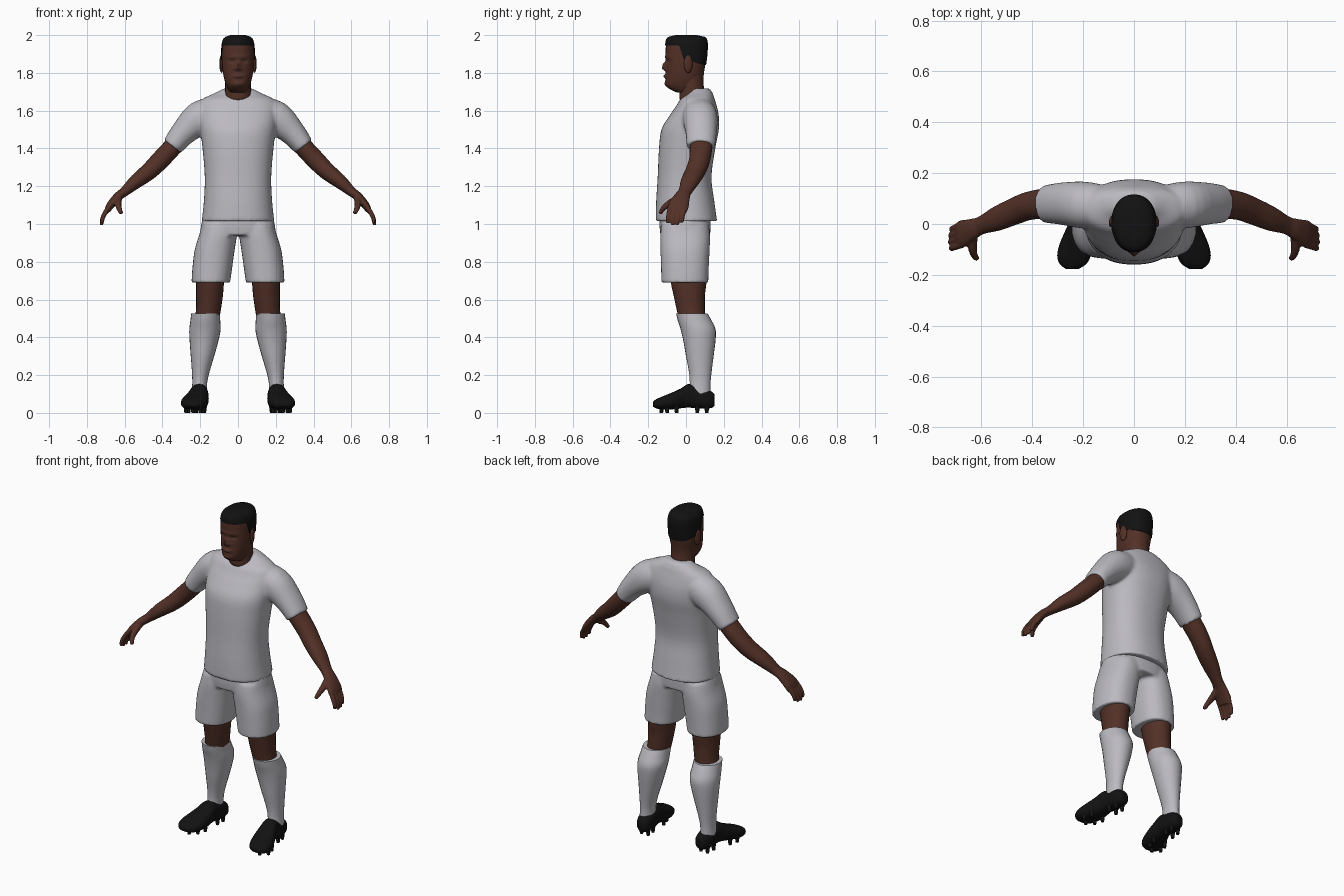
import bpy, bmesh, math
from mathutils import Vector, Matrix

if "Cube" in bpy.data.objects:
    bpy.data.objects.remove(bpy.data.objects["Cube"])


def material(name, rgb):
    m = bpy.data.materials.new(name)
    m.diffuse_color = (*rgb, 1)
    m.use_nodes = True
    m.node_tree.nodes["Principled BSDF"].inputs["Base Color"].default_value = m.diffuse_color
    return m


FABRIC = material("white fabric", (0.50, 0.49, 0.53))
SKIN = material("dark brown skin", (0.085, 0.030, 0.020))
BLACK = material("black", (0.006, 0.006, 0.006))


def smooth_rows(rows, sub=4):
    """Catmull-Rom interpolation of rows of numbers."""
    out = []
    for i in range(len(rows) - 1):
        p0, p1 = rows[max(i - 1, 0)], rows[i]
        p2, p3 = rows[i + 1], rows[min(i + 2, len(rows) - 1)]
        for k in range(sub):
            t = k / sub
            out.append([0.5 * (2 * b + (c - a) * t + (2 * a - 5 * b + 4 * c - d) * t * t
                               + (3 * b - a - 3 * c + d) * t ** 3)
                        for a, b, c, d in zip(p0, p1, p2, p3)])
    out.append(list(rows[-1]))
    return out


def circle(n, power):
    """Unit superellipse points."""
    pts = []
    for k in range(n):
        a = 2 * math.pi * k / n
        c, s = math.cos(a), math.sin(a)
        pts.append((math.copysign(abs(c) ** (2 / power), c), math.copysign(abs(s) ** (2 / power), s)))
    return pts


def bridge(bm, loops, caps=True):
    """Skin a list of point loops."""
    vs = [[bm.verts.new(p) for p in loop] for loop in loops]
    n = len(vs[0])
    for a, b in zip(vs, vs[1:]):
        for k in range(n):
            bm.faces.new((a[k], a[(k + 1) % n], b[(k + 1) % n], b[k]))
    if caps:
        bm.faces.new(vs[0][::-1])
        bm.faces.new(vs[-1])


def column(bm, rows, cx=0, n=32, power=2.3):
    """Upright loft; rows are z, front y, back y, left x, right x."""
    ring = circle(n, power)
    bridge(bm, [[(cx + (l + r) / 2 + (r - l) / 2 * c, (f + b) / 2 + (b - f) / 2 * s, z) for c, s in ring]
                for z, f, b, l, r in smooth_rows(rows)])


def tube(bm, rows, n=20, power=2.1):
    """Loft along a path; rows are x, y, z, radius along y, other radius."""
    rows = smooth_rows(rows)
    ring = circle(n, power)
    loops = []
    for i, (x, y, z, ru, rv) in enumerate(rows):
        t = (Vector(rows[min(i + 1, len(rows) - 1)][:3]) - Vector(rows[max(i - 1, 0)][:3])).normalized()
        u = Vector((0, 1, 0))
        u = (u - t * t.y).normalized()
        v = t.cross(u)
        loops.append([Vector((x, y, z)) + u * ru * c + v * rv * s for c, s in ring])
    bridge(bm, loops)


def finish(bm, name, mat, voxel=0, smoothing=3, flip=False):
    if flip:
        bmesh.ops.scale(bm, vec=(-1, 1, 1), verts=bm.verts)
    bmesh.ops.recalc_face_normals(bm, faces=bm.faces)
    me = bpy.data.meshes.new(name)
    bm.to_mesh(me)
    bm.free()
    me.materials.append(mat)
    me.shade_smooth()
    me.set_sharp_from_angle(angle=math.radians(50))
    ob = bpy.data.objects.new(name, me)
    bpy.context.collection.objects.link(ob)
    if voxel:  # fuse overlapping volumes into one soft form
        r = ob.modifiers.new("fuse", "REMESH")
        r.mode, r.voxel_size, r.use_smooth_shade = "VOXEL", voxel, True
        s = ob.modifiers.new("soften", "SMOOTH")
        s.factor, s.iterations = 0.5, smoothing
    return ob


def sym(rows):
    return [(z, f, b, -r, r) for z, f, b, r in rows]


def mirror_x(rows, s):
    return [(s * r[0], *r[1:]) for r in rows]


# Shirt: torso with two sleeves
bm = bmesh.new()
column(bm, sym([(1.015, -.16, .165, .192), (1.12, -.158, .15, .181), (1.25, -.15, .135, .176),
                (1.40, -.143, .155, .188), (1.50, -.13, .174, .2), (1.57, -.09, .174, .206),
                (1.62, -.055, .164, .208), (1.66, -.03, .152, .19), (1.69, .01, .142, .13),
                (1.718, .03, .125, .075)]), n=48)
for s in (1, -1):
    tube(bm, mirror_x([(.11, .065, 1.585, .085, .085), (.2, .075, 1.56, .092, .092),
                       (.285, .08, 1.487, .083, .07), (.348, .078, 1.41, .074, .056)], s), n=28)
finish(bm, "shirt", FABRIC, 0.009, 5)

# Shorts: hips with two wide legs
bm = bmesh.new()
column(bm, sym([(.94, -.135, .128, .2), (.99, -.14, .13, .196), (1.06, -.138, .13, .18)]), n=48)
for s in (1, -1):
    rows = [(.69, -.13, .118, .042, .246), (.76, -.132, .12, .032, .242), (.86, -.135, .125, .018, .23),
            (.94, -.136, .127, .006, .206), (1.0, -.13, .12, .004, .19)]
    column(bm, [(z, f, b, *sorted((s * l, s * r))) for z, f, b, l, r in rows], n=32)
finish(bm, "shorts", FABRIC, 0.009, 3)

for s, side in ((1, "left"), (-1, "right")):
    # Bare leg and sock
    bm = bmesh.new()
    column(bm, [(.46, -.03, .1, .105, .235), (.55, -.05, .1, .09, .222), (.62, -.065, .1, .08, .222),
                (.69, -.08, .108, .074, .222), (.8, -.09, .11, .06, .22)], n=24, power=2)
    finish(bm, "leg_" + side, SKIN, flip=s < 0)
    bm = bmesh.new()
    column(bm, [(.1, .015, .13, .165, .245), (.16, .02, .13, .163, .242), (.22, .015, .136, .15, .244),
                (.3, .0, .146, .126, .25), (.38, -.014, .156, .104, .256), (.44, -.028, .157, .092, .258),
                (.49, -.044, .135, .094, .252), (.525, -.052, .115, .094, .248)], n=24, power=2)
    finish(bm, "sock_" + side, FABRIC, flip=s < 0)

    # Shoe lofted heel to toe, with studs
    bm = bmesh.new()
    ring = circle(24, 2.5)
    rows = [(.152, .196, .04, .095, .02), (.14, .197, .028, .11, .036), (.105, .2, .022, .128, .045),
            (.05, .202, .025, .145, .046), (.01, .207, .028, .152, .048), (-.03, .214, .024, .128, .058),
            (-.08, .226, .018, .105, .067), (-.125, .236, .018, .087, .066), (-.158, .24, .024, .072, .052),
            (-.176, .243, .034, .058, .026)]
    bridge(bm, [[(cx + w * c, y, (lo + hi) / 2 + (hi - lo) / 2 * q) for c, q in ring]
                for y, cx, lo, hi, w in smooth_rows(rows, 3)])
    for x, y in ((.178, .11), (.222, .11), (.18, .06), (.228, .06), (.185, -.05), (.262, -.05),
                 (.2, -.1), (.275, -.1), (.238, -.13)):
        bmesh.ops.create_cone(bm, cap_ends=True, segments=8, radius1=.009, radius2=.014, depth=.04,
                              matrix=Matrix.Translation((x, y, .02)))
    finish(bm, "shoe_" + side, BLACK, flip=s < 0)

    # Arm with palm, four fingers and a thumb
    bm = bmesh.new()
    tube(bm, [(.27, .08, 1.5, .055, .048), (.34, .08, 1.415, .06, .05), (.41, .072, 1.34, .056, .05),
              (.47, .05, 1.28, .053, .046), (.54, .02, 1.225, .048, .038), (.6, -.005, 1.172, .036, .026),
              (.635, -.02, 1.145, .042, .024), (.675, -.038, 1.1, .054, .021), (.692, -.045, 1.07, .05, .016)])
    for k, length in enumerate((.85, 1, .97, .8)):
        y = -.082 + .025 * k
        tube(bm, [(.675, y, 1.1, .013, .013), (.698, y - .006, 1.068, .0135, .013),
                  (.7 + .018 * length, y - .012, 1.068 - .04 * length, .0125, .012),
                  (.7 + .023 * length, y - .014, 1.068 - .075 * length, .009, .009)], n=10)
    tube(bm, [(.63, -.035, 1.14, .02, .018), (.635, -.085, 1.11, .019, .018),
              (.63, -.118, 1.085, .014, .015), (.618, -.137, 1.055, .01, .011)], n=10)
    finish(bm, "arm_" + side, SKIN, 0.005, 3, flip=s < 0)

    # Ear
    bm = bmesh.new()
    bmesh.ops.create_uvsphere(bm, u_segments=14, v_segments=10, radius=1, matrix=Matrix.LocRotScale(
        Vector((.087, .012, 1.848)), Matrix.Rotation(.25, 3, "Z"), Vector((.011, .024, .048))))
    finish(bm, "ear_" + side, SKIN, flip=s < 0)

# Neck
bm = bmesh.new()
column(bm, sym([(1.6, .0, .1, .07), (1.66, -.033, .105, .071), (1.7, -.035, .098, .068),
                (1.76, -.04, .092, .068), (1.82, -.04, .098, .07)]), n=28, power=2)
finish(bm, "neck", SKIN)

# Head cross-sections: z, front y, back y, half width
HEAD = smooth_rows([(1.695, -.045, .07, .042), (1.715, -.088, .075, .053), (1.74, -.108, .08, .064),
                    (1.78, -.108, .09, .076), (1.83, -.106, .1, .083), (1.88, -.107, .108, .085),
                    (1.94, -.107, .112, .084), (1.972, -.102, .108, .076), (1.987, -.088, .095, .062),
                    (1.995, -.05, .055, .035)], 5)
# Face relief: height z, side offset x, spread z, spread x, push forward
FACE = ((1.84, 0, .018, .013, .018), (1.822, 0, .01, .02, .014), (1.782, 0, .009, .024, .013),
        (1.74, 0, .012, .025, .006), (1.885, 0, .011, .055, .004), (1.862, .034, .011, .017, -.010))
RING = circle(64, 2.2)


def head_point(z, c, s, grow=0.0):
    i = next((k for k in range(len(HEAD) - 2) if HEAD[k + 1][0] >= z), len(HEAD) - 2)
    a, b = HEAD[i], HEAD[i + 1]
    t = (z - a[0]) / (b[0] - a[0])
    f, k, r = (a[j] + (b[j] - a[j]) * t for j in (1, 2, 3))
    x, y = (r + grow) * c, (f + k) / 2 + ((k - f) / 2 + grow) * s
    if s < 0 and not grow:
        for fz, fx, sz, sx, push in FACE:
            y -= push * math.exp(-((z - fz) / sz) ** 2 - ((abs(x) - fx) / sx) ** 2)
    return Vector((x, y, z))


bm = bmesh.new()
bridge(bm, [[head_point(1.695 + .299 * k / 60, c, s) for c, s in RING] for k in range(61)])
finish(bm, "head", SKIN)


# Short hair with a straight hairline, sideburns and nape
def hairline(y):
    if y < -.035:
        return 1.945
    if y < -.012:
        return 1.945 - .072 * (y + .035) / .023
    return 1.873 - .03 * (y + .012) / .115


bm = bmesh.new()
loops = []
for k in range(-1, 17):
    loop = []
    for c, s in RING:
        low = hairline(head_point(1.9, c, s).y)
        z = low + (1.995 - low) * max(k, 0) / 16
        p = head_point(z, c, s, -.004 if k < 0 else .004)
        p.z += .005 * max(k, 0) / 16
        loop.append(p)
    loops.append(loop)
bridge(bm, loops, caps=False)
bmesh.ops.holes_fill(bm, edges=[e for e in bm.edges if e.is_boundary and e.verts[0].co.z > 1.99], sides=0)
finish(bm, "hair", BLACK)
